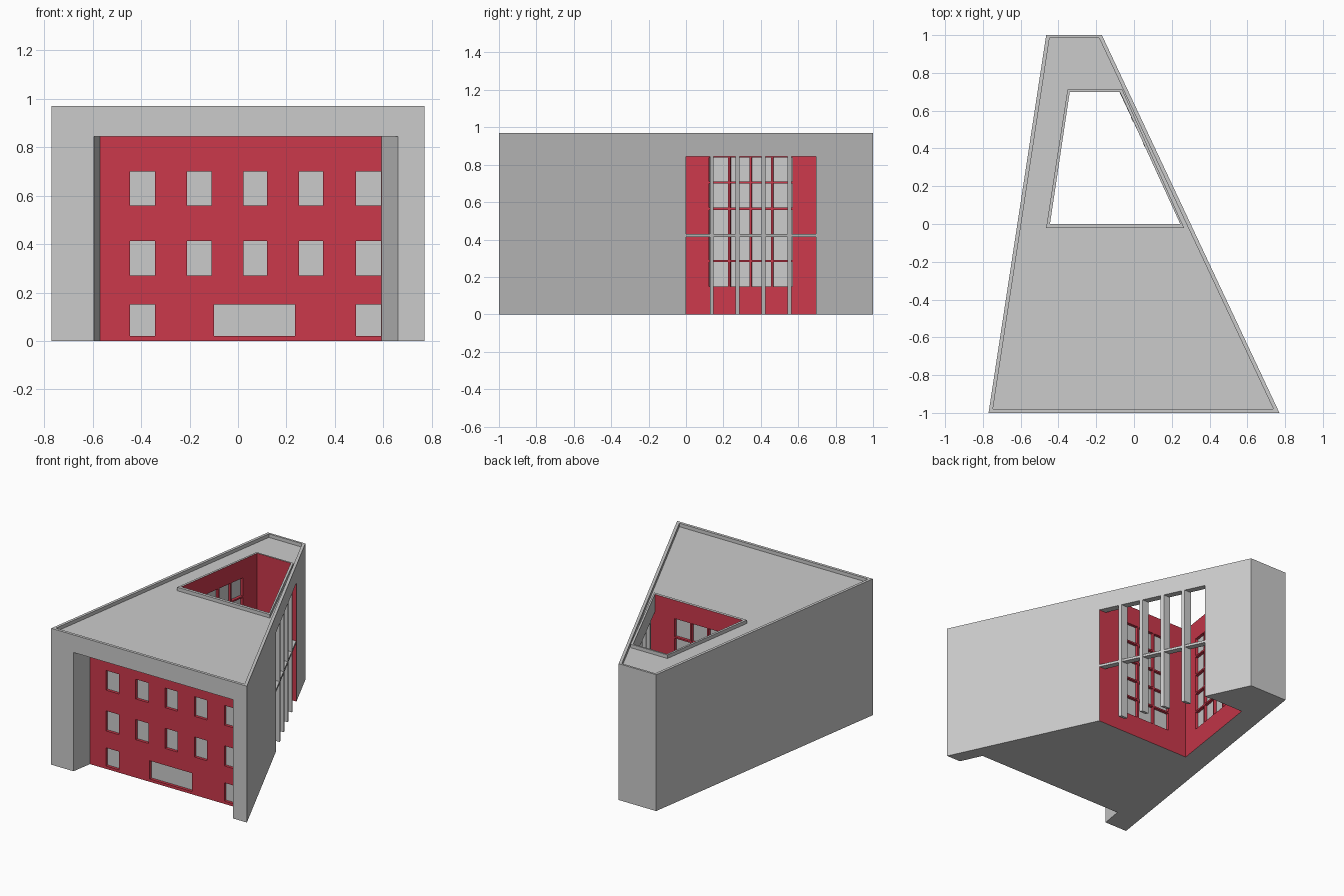
import bpy, bmesh
from mathutils import Vector

if "Cube" in bpy.data.objects:
    bpy.data.objects.remove(bpy.data.objects["Cube"])

red = bpy.data.materials.new("red_wall")
red.diffuse_color = (0.6, 0.04, 0.07, 1)
red.use_nodes = True
red.node_tree.nodes["Principled BSDF"].inputs["Base Color"].default_value = red.diffuse_color


def prism(bm, pts, z0, z1, red_sides=(), red_caps=False):
    """Extruded polygon; material 1 (red) on the chosen sides."""
    lo = [bm.verts.new((p[0], p[1], z0)) for p in pts]
    hi = [bm.verts.new((p[0], p[1], z1)) for p in pts]
    for cap in (bm.faces.new(lo[::-1]), bm.faces.new(hi)):
        cap.material_index = int(red_caps)
    n = len(pts)
    for i in range(n):
        j = (i + 1) % n
        f = bm.faces.new((lo[i], lo[j], hi[j], hi[i]))
        f.material_index = int(i in red_sides)


def finish(bm, name, coloured=True):
    bmesh.ops.recalc_face_normals(bm, faces=bm.faces[:])
    me = bpy.data.meshes.new(name)
    bm.to_mesh(me)
    bm.free()
    if coloured:
        me.materials.append(None)
        me.materials.append(red)
    ob = bpy.data.objects.new(name, me)
    bpy.context.collection.objects.link(ob)
    return ob


def solid(name, pts, z0, z1, red_sides=(), coloured=True):
    bm = bmesh.new()
    prism(bm, pts, z0, z1, red_sides)
    return finish(bm, name, coloured)


def cut(target, cutter):
    m = target.modifiers.new("cut", 'BOOLEAN')
    m.operation = 'DIFFERENCE'
    m.solver = 'EXACT'
    m.object = cutter
    bpy.context.view_layer.objects.active = target
    bpy.ops.object.modifier_apply(modifier=m.name)
    bpy.data.objects.remove(cutter)


def pocket(bm, a, b, normal, z0, z1, depth=0.02):
    """Window recess: red reveals, grey pane at the back."""
    a, b, n = Vector(a), Vector(b), Vector(normal).normalized()
    prism(bm, [a + n * .006, b + n * .006, b - n * depth, a - n * depth],
          z0, z1, (1, 3), True)


# Wedge-shaped building
TOP, ROOF, HEAD = 0.97, 0.945, 0.845
building = solid("building", [(-.77, -1), (.77, -1), (-.17, 1), (-.465, 1)], 0, TOP)

# Sunken roof, leaving the parapet and the courtyard kerb
roof = solid("roof_cutter", [(-.747, -.98), (.738, -.98), (-.185, .985), (-.447, .985)], ROOF, 1.2)
cut(roof, solid("kerb_cutter", [(-.465, -.02), (.265, -.02), (-.062, .712), (-.352, .712)], .8, 1.4))
cut(building, roof)

# Front recess with red back wall
cut(building, solid("front_recess", [(-.611, -1.1), (.706, -1.1), (.592, -.85), (-.57, -.85)],
                    -.1, HEAD, (2,)))

# Open courtyard and the large opening in the right wall
cut(building, solid("courtyard", [(-.445, 0), (.245, 0), (-.075, .70), (-.34, .70)],
                    -.1, 1.2, (0, 2, 3)))
cut(building, solid("side_opening", [(.1, .001), (.6, .001), (.6, .695), (-.15, .695)],
                    -.1, HEAD, (0, 2)))

# Windows
bm = bmesh.new()
columns = [(-.445, -.342), (-.21, -.11), (.022, .12), (.252, .35), (.487, .59)]
ground = [columns[0], (-.10, .235), columns[4]]
for cols, z0, z1 in ((columns, .56, .70), (columns, .27, .413), (ground, .02, .15)):
    for x0, x1 in cols:
        pocket(bm, (x0, -.85), (x1, -.85), (0, -1), z0, z1)


def left_wall(y):
    return (-.445 + .15 * y, y)


for row in range(5):
    z0 = .15 + row * .14
    z1 = z0 + .129
    for c in range(4):
        y = .122 + c * .1145
        pocket(bm, left_wall(y), left_wall(y + .103), (1, -.15), z0, z1)
    for c in range(3):
        x = -.297 + c * .133
        pocket(bm, (x, 0), (x + .12, 0), (0, 1), z0, z1)
cut(building, finish(bm, "window_cutters"))


# Bars across the side opening, following the slanted wall
def bar(name, y0, y1, z0, z1, inset=0.0):
    def edge(y):
        return .77 - .47 * (y + 1) - inset
    depth = .052 - 2 * inset
    solid(name, [(edge(y0) - depth, y0), (edge(y0), y0), (edge(y1), y1), (edge(y1) - depth, y1)],
          z0, z1, coloured=False)


for i, y in enumerate((.137, .275, .415, .553)):
    bar(f"vertical_bar_{i + 1}", y - .01, y + .01, 0, HEAD)
bar("horizontal_bar", .001, .695, .413, .43, .003)
